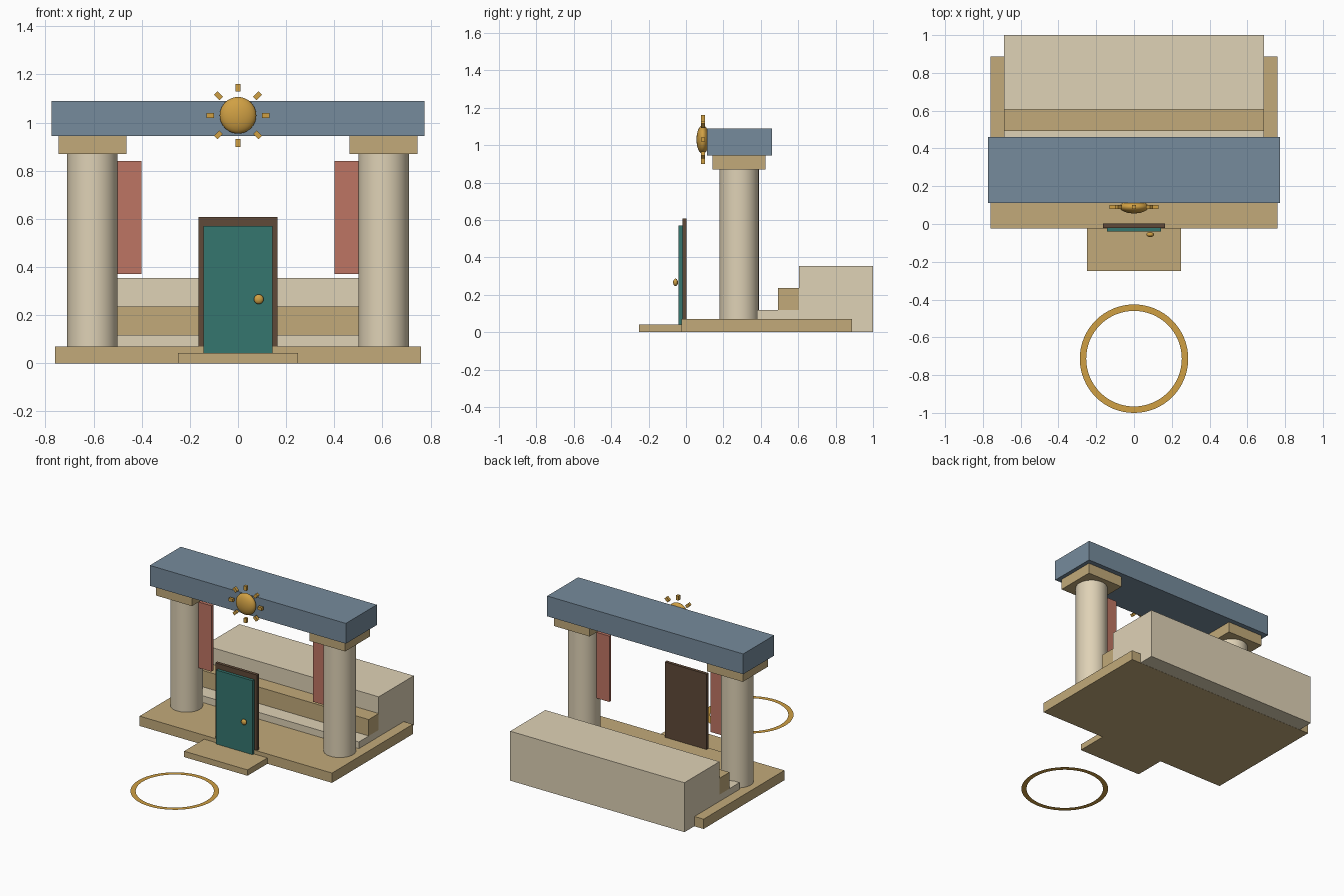
import bpy, bmesh, math
from mathutils import Matrix

if "Cube" in bpy.data.objects:
    bpy.data.objects.remove(bpy.data.objects["Cube"])


def material(name, hex_code):
    def lin(c):
        return c / 12.92 if c <= 0.04045 else ((c + 0.055) / 1.055) ** 2.4
    m = bpy.data.materials.new(name)
    m.diffuse_color = [lin(int(hex_code[i:i + 2], 16) / 255) for i in (0, 2, 4)] + [1]
    m.use_nodes = True
    m.node_tree.nodes["Principled BSDF"].inputs["Base Color"].default_value = m.diffuse_color
    return m


SAND = material("sand", "C2AA7A")
STONE = material("stone", "DFD2B6")
BLUE = material("slate_blue", "768B9C")
RED = material("terracotta", "BE7563")
TEAL = material("teal", "35766F")
BROWN = material("brown", "604A38")
GOLD = material("gold", "D0A044")


def add(name, bm, mat, smooth=False):
    me = bpy.data.meshes.new(name)
    bm.to_mesh(me)
    bm.free()
    ob = bpy.data.objects.new(name, me)
    bpy.context.collection.objects.link(ob)
    me.materials.append(mat)
    if smooth:
        bpy.ops.object.select_all(action='DESELECT')
        bpy.context.view_layer.objects.active = ob
        ob.select_set(True)
        bpy.ops.object.shade_smooth_by_angle(angle=math.radians(40))
    return ob


def box(name, x, y, z, mat):
    """Box from (min, max) pairs on each axis."""
    bm = bmesh.new()
    mid = [(a + b) / 2 for a, b in (x, y, z)]
    size = [b - a for a, b in (x, y, z)]
    bmesh.ops.create_cube(bm, size=1, matrix=Matrix.Translation(mid) @ Matrix.Diagonal((*size, 1)))
    return add(name, bm, mat)


def ellipsoid(name, loc, radii, mat):
    bm = bmesh.new()
    bmesh.ops.create_uvsphere(bm, u_segments=32, v_segments=20, radius=1,
                              matrix=Matrix.Translation(loc) @ Matrix.Diagonal((*radii, 1)))
    return add(name, bm, mat, True)


# Floor slab and entrance step
box("base", (-0.76, 0.76), (-0.025, 0.887), (0, 0.07), SAND)
box("entrance_step", (-0.25, 0.25), (-0.25, -0.025), (0, 0.042), SAND)

# Seating tiers at the back
box("tier_low", (-0.688, 0.688), (0.38, 0.605), (0.05, 0.118), STONE)
box("tier_middle", (-0.688, 0.688), (0.492, 0.605), (0.118, 0.235), SAND)
box("tier_high", (-0.688, 0.688), (0.605, 1.0), (0.001, 0.354), STONE)

# Columns, capitals and banners on both sides
for side, s in (("left", -1), ("right", 1)):
    bm = bmesh.new()
    bmesh.ops.create_cone(bm, cap_ends=True, segments=48, radius1=0.105, radius2=0.105, depth=0.82,
                          matrix=Matrix.Translation((s * 0.605, 0.284, 0.46)))
    add(side + "_column", bm, STONE, True)
    cx = s * 0.605
    box(side + "_capital", (cx - 0.141, cx + 0.141), (0.143, 0.425), (0.87, 0.945), SAND)
    bx = s * 0.452
    box(side + "_banner", (bx - 0.052, bx + 0.052), (0.272, 0.294), (0.37, 0.84), RED)

# Lintel beam
box("beam", (-0.774, 0.774), (0.111, 0.46), (0.945, 1.09), BLUE)

# Sun emblem with eight rays
SUN = (0, 0.09, 1.03)
ellipsoid("sun_disc", SUN, (0.076, 0.034, 0.076), GOLD)
for i in range(8):
    bm = bmesh.new()
    bmesh.ops.create_cube(bm, size=1, matrix=Matrix.Translation(SUN)
                          @ Matrix.Rotation(i * math.pi / 4, 4, 'Y')
                          @ Matrix.Translation((0.115, 0, 0))
                          @ Matrix.Diagonal((0.032, 0.021, 0.021, 1)))
    add(f"sun_ray_{i}", bm, GOLD)

# Door with frame and knob
box("door_frame", (-0.165, 0.165), (-0.02, 0.003), (0.042, 0.608), BROWN)
box("door", (-0.144, 0.144), (-0.041, -0.02), (0.042, 0.57), TEAL)
ellipsoid("door_knob", (0.086, -0.056, 0.266), (0.02, 0.013, 0.02), GOLD)

# Flat ring on the ground in front
bm = bmesh.new()
N = 64
loops = [[bm.verts.new((r * math.cos(2 * math.pi * i / N), -0.713 + r * math.sin(2 * math.pi * i / N), 0.001))
          for i in range(N)] for r in (0.253, 0.287)]
for i in range(N):
    j = (i + 1) % N
    bm.faces.new((loops[0][i], loops[1][i], loops[1][j], loops[0][j]))
add("ground_ring", bm, GOLD)
